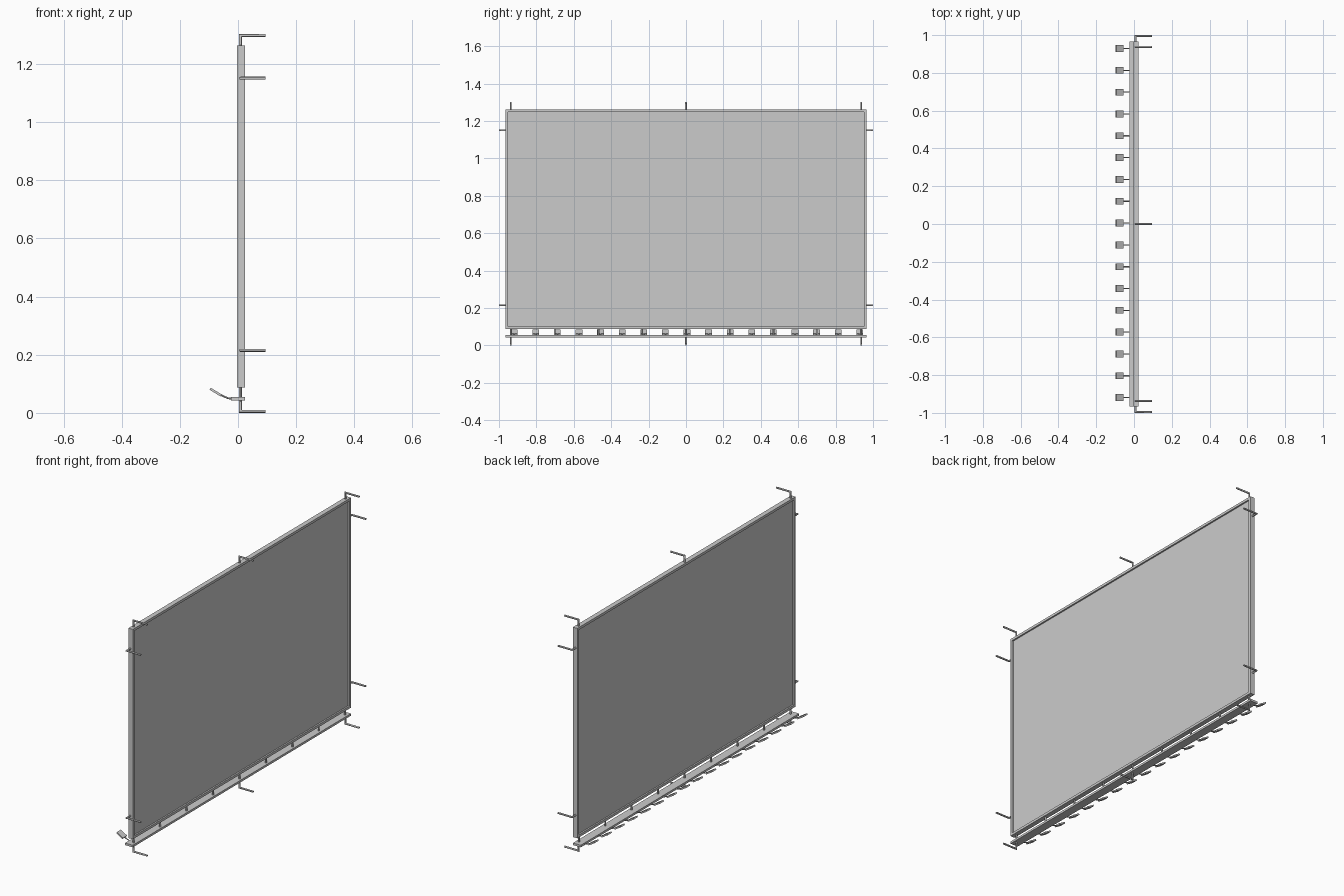
import bpy, bmesh
from math import atan2
from mathutils import Vector, Matrix

cube = bpy.data.objects.get("Cube")
if cube:
    bpy.data.objects.remove(cube, do_unlink=True)


def material(name, value):
    m = bpy.data.materials.new(name)
    m.use_nodes = True
    colour = (value, value, value, 1)
    m.diffuse_color = colour
    m.node_tree.nodes["Principled BSDF"].inputs["Base Color"].default_value = colour
    return m


GREY = material("plain_grey", 0.6)


def add_object(name, bm):
    bmesh.ops.recalc_face_normals(bm, faces=bm.faces)
    mesh = bpy.data.meshes.new(name)
    bm.to_mesh(mesh)
    bm.free()
    mesh.materials.append(GREY)
    ob = bpy.data.objects.new(name, mesh)
    bpy.context.collection.objects.link(ob)
    return ob


def box(bm, lo, hi):
    lo, hi = Vector(lo), Vector(hi)
    size = Matrix.Diagonal((*(hi - lo), 1))
    bmesh.ops.create_cube(bm, size=1, matrix=Matrix.Translation((lo + hi) / 2) @ size)


def rod(bm, points, radius, sides=12):
    """Sweep a round bar along a path with mitred corners."""
    pts = [Vector(p) for p in points]
    first = (pts[1] - pts[0]).normalized()
    ring = bmesh.ops.create_circle(
        bm, cap_ends=True, radius=radius, segments=sides,
        matrix=Matrix.Translation(pts[0]) @ first.to_track_quat('Z', 'Y').to_matrix().to_4x4())["verts"]
    for i in range(1, len(pts)):
        along = (pts[i] - pts[i - 1]).normalized()
        ahead = (pts[i + 1] - pts[i]).normalized() if i + 1 < len(pts) else along
        mitre = (along + ahead).normalized()
        new = [bm.verts.new(v.co + along * ((pts[i] - v.co).dot(mitre) / along.dot(mitre)))
               for v in ring]
        for k in range(sides):
            j = (k + 1) % sides
            bm.faces.new((ring[k], ring[j], new[j], new[k]))
        ring = new
    bm.faces.new(ring)


# Main dimensions
BACK, FRONT = -0.003, 0.024
MID = (BACK + FRONT) / 2
HALF, LOW, HIGH, BAR = 0.965, 0.088, 1.263, 0.014
BAR_R, REACH = 0.005, 0.095
POST_X = 0.0085

# Border frame
bm = bmesh.new()
box(bm, (BACK, -HALF, LOW), (FRONT, HALF, LOW + BAR))
box(bm, (BACK, -HALF, HIGH - BAR), (FRONT, HALF, HIGH))
for s in (-1, 1):
    y0, y1 = sorted((s * HALF, s * (HALF - BAR)))
    box(bm, (BACK, y0, LOW + BAR), (FRONT, y1, HIGH - BAR))
add_object("frame", bm)

# Recessed panel
bm = bmesh.new()
box(bm, (MID - 0.005, BAR - HALF, LOW + BAR), (MID + 0.005, HALF - BAR, HIGH - BAR))
add_object("panel", bm)

# Lower rail carrying the lamps
bm = bmesh.new()
box(bm, (-0.024, -HALF, 0.043), (FRONT, HALF, 0.055))
add_object("lamp_rail", bm)

# Short posts joining the rail to the frame
bm = bmesh.new()
for i in range(-4, 5):
    y = i * 0.234
    rod(bm, [(POST_X, y, 0.05), (POST_X, y, LOW + 0.004)], BAR_R)
add_object("rail_posts", bm)

# Bent wall brackets above, below and at both sides
bm = bmesh.new()
for y in (-0.937, 0, 0.937):
    for start, end in ((HIGH - 0.004, 1.298), (0.05, BAR_R)):
        rod(bm, [(POST_X, y, start), (POST_X, y, end), (REACH, y, end)], BAR_R)
for s in (-1, 1):
    for z in (0.215, 1.151):
        rod(bm, [(POST_X, s * 0.96, z), (POST_X, s * 0.995, z), (REACH, s * 0.995, z)], BAR_R)
add_object("wall_brackets", bm)

# Lamps: bent arm with a tilted flat head
arms, heads = bmesh.new(), bmesh.new()
outer, inner = Vector((-0.096, 0, 0.083)), Vector((-0.058, 0, 0.060))
slope = outer - inner
tilt = Matrix.Rotation(atan2(slope.z, -slope.x), 4, 'Y')
for i in range(-8, 9):
    y = i * 0.1155 + 0.005
    rod(arms, [(-0.02, y, 0.049), (-0.032, y, 0.05), (-0.046, y, 0.055), (-0.064, y, 0.064)], 0.003, 8)
    centre = (outer + inner) / 2 + Vector((0, y, 0))
    bmesh.ops.create_cube(heads, size=1, matrix=Matrix.Translation(centre) @ tilt
                          @ Matrix.Diagonal((slope.length, 0.036, 0.008, 1)))
add_object("lamp_arms", arms)
add_object("lamp_heads", heads)

# Smooth the round bars, keep the corners sharp
for name in ("rail_posts", "wall_brackets", "lamp_arms"):
    ob = bpy.data.objects[name]
    bpy.ops.object.select_all(action='DESELECT')
    ob.select_set(True)
    bpy.context.view_layer.objects.active = ob
    bpy.ops.object.shade_smooth_by_angle()
